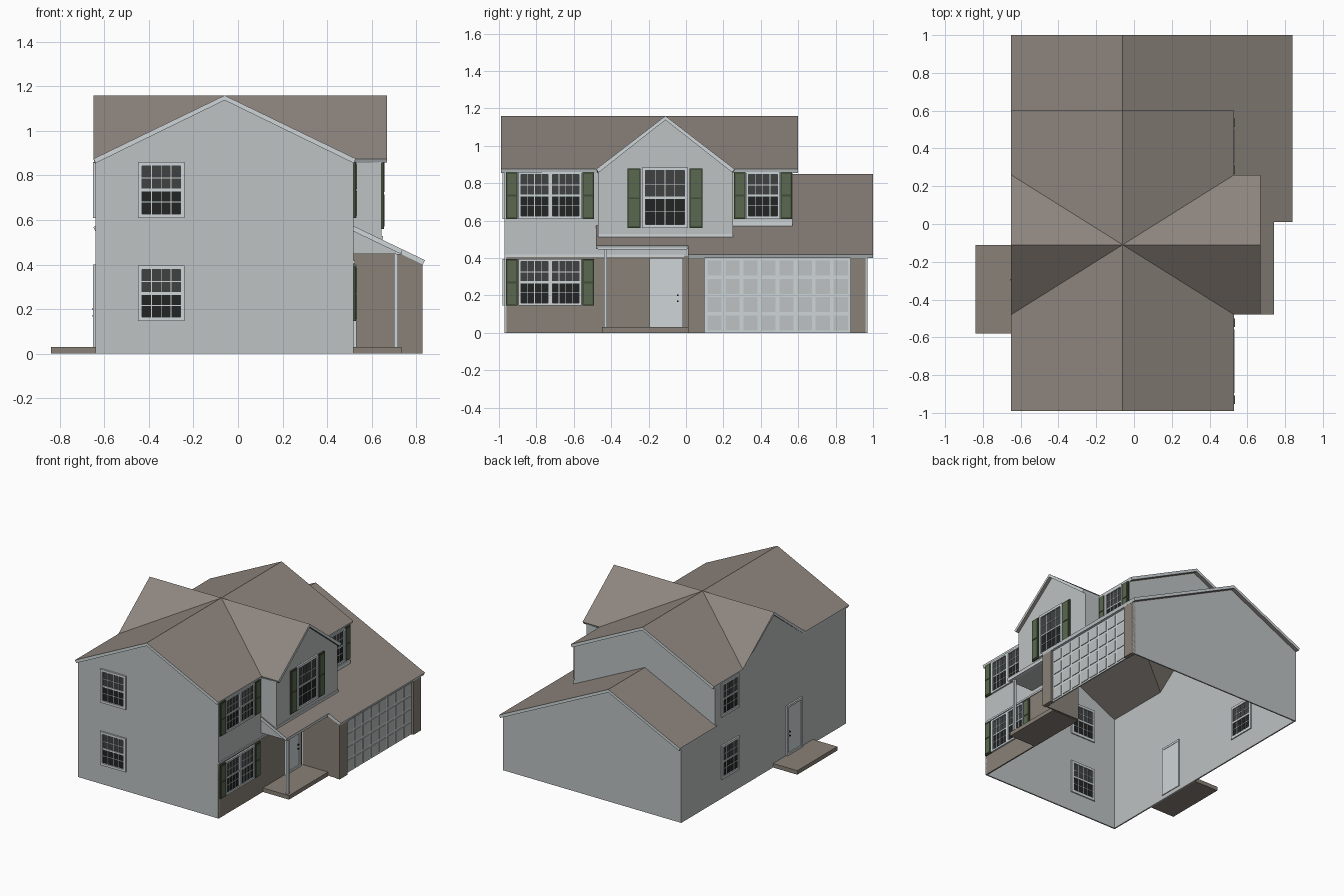
import bpy, bmesh
from mathutils import Vector

cube = bpy.data.objects.get("Cube")
if cube:
    bpy.data.objects.remove(cube, do_unlink=True)

# Materials (linear colours)
COLOURS = {
    "siding": (0.51, 0.54, 0.54), "trim": (0.62, 0.67, 0.69),
    "shingle": (0.27, 0.235, 0.21), "brick": (0.25, 0.22, 0.185),
    "shutter_green": (0.10, 0.135, 0.08), "shutter_dark": (0.05, 0.075, 0.04),
    "glass_upper": (0.05, 0.055, 0.055), "glass_lower": (0.015, 0.018, 0.017),
}
MATS = {}
for key, rgb in COLOURS.items():
    m = bpy.data.materials.new(key)
    m.use_nodes = True
    m.diffuse_color = (*rgb, 1)
    m.node_tree.nodes["Principled BSDF"].inputs["Base Color"].default_value = (*rgb, 1)
    MATS[key] = m

# Wall planes: (axis of the normal, position, outward sign)
FRONT, REAR = ("y", -0.97, -1), ("y", 0.57, 1)
STREET, BACK = ("x", 0.52, 1), ("x", -0.64, -1)
BAY, GARAGE = ("x", 0.645, 1), ("x", 0.83, 1)


def place(plane, u, d, z):
    axis, base, sign = plane
    w = base + sign * d
    return Vector((w, u, z)) if axis == "x" else Vector((u, w, z))


def finish(name, bm, mats):
    mesh = bpy.data.meshes.new(name)
    bm.to_mesh(mesh)
    bm.free()
    ob = bpy.data.objects.new(name, mesh)
    bpy.context.collection.objects.link(ob)
    for k in mats:
        mesh.materials.append(MATS[k])
    return ob


class Part:
    """Collects prisms lying on a wall plane into one object."""

    def __init__(self, name, plane):
        self.name, self.plane = name, plane
        self.bm, self.mats = bmesh.new(), []

    def prism(self, pts, d0, d1, mat):
        if mat not in self.mats:
            self.mats.append(mat)
        rings = [[self.bm.verts.new(place(self.plane, u, d, z)) for u, z in pts] for d in (d0, d1)]
        faces = [self.bm.faces.new(r) for r in rings]
        n = len(pts)
        for i in range(n):
            j = (i + 1) % n
            faces.append(self.bm.faces.new((rings[0][i], rings[0][j], rings[1][j], rings[1][i])))
        for f in faces:
            f.material_index = self.mats.index(mat)
        return self

    def box(self, u0, u1, z0, z1, d0, d1, mat):
        return self.prism([(u0, z0), (u1, z0), (u1, z1), (u0, z1)], d0, d1, mat)

    def border(self, u0, u1, z0, z1, w, d0, d1, mat):
        self.box(u0, u0 + w, z0, z1, d0, d1, mat)
        self.box(u1 - w, u1, z0, z1, d0, d1, mat)
        self.box(u0 + w, u1 - w, z0, z0 + w, d0, d1, mat)
        self.box(u0 + w, u1 - w, z1 - w, z1, d0, d1, mat)

    def done(self):
        bmesh.ops.recalc_face_normals(self.bm, faces=self.bm.faces)
        return finish(self.name, self.bm, self.mats)


def wall(name, plane, pts, mat="siding"):
    Part(name, plane).prism(pts, -0.01, 0, mat).done()


def block(name, x0, x1, y0, y1, z0, z1, mat):
    Part(name, ("x", 0, 1)).box(y0, y1, z0, z1, x0, x1, mat).done()


def roof(name, polys):
    bm = bmesh.new()
    for p in polys:
        f = bm.faces.new([bm.verts.new(v) for v in p])
        f.normal_update()
        if f.normal.z < 0:
            f.normal_flip()
    bmesh.ops.remove_doubles(bm, verts=bm.verts, dist=0.0005)
    ob = finish(name, bm, ["shingle", "trim"])
    s = ob.modifiers.new("thickness", "SOLIDIFY")
    s.thickness, s.offset, s.material_offset_rim = 0.022, -1, 1


# Main roof with a cross gable meeting it at valleys
RX, RY, TOP, EAVE = -0.06, -0.11, 1.16, 0.875
peak = (RX, RY, TOP)
polys = []
for ex, gable_x in ((-0.65, -0.655), (0.53, 0.67)):
    for vy, end_y in ((-0.48, -0.99), (0.26, 0.6)):
        valley = (ex, vy, EAVE)
        polys.append([peak, (RX, end_y, TOP), (ex, end_y, EAVE), valley])
        cross = [peak, valley, (gable_x, vy, EAVE), (gable_x, RY, TOP)]
        if ex < 0:
            cross.pop(2)
            cross[2] = (ex, RY, TOP)
        polys.append(cross)
roof("main_roof", polys)


# Garage roof, running on over the porch
def low(x):
    return 0.85 - 0.478 * abs(x - RX)


outline = [(RX, 1), (RX, 0.56), (0.52, 0.56), (0.52, -0.48), (0.74, -0.48),
           (0.74, 0.01), (0.84, 0.01), (0.84, 1)]
left = [(RX, 1), (-0.65, 1), (-0.65, 0.56), (RX, 0.56)]
roof("garage_roof", [[(x, y, low(x)) for x, y in p] for p in (outline, left)])

# Walls
H, G = 0.86, 1.14
wall("front_wall", FRONT, [(-0.64, 0), (0.52, 0), (0.52, H), (RX, G), (-0.64, H)])
wall("back_wall", BACK, [(-0.97, 0), (0.97, 0), (0.97, 0.55), (0.57, 0.55), (0.57, H),
                         (0.26, H), (RY, G), (-0.48, H), (-0.97, H)])
wall("rear_upper_wall", REAR, [(-0.64, 0.55), (RX, 0.83), (0.52, 0.55), (0.52, H), (RX, G), (-0.64, H)])
wall("garage_gable_wall", ("y", 0.97, 1), [(-0.64, 0), (0.83, 0), (0.83, 0.405), (RX, 0.83), (-0.64, 0.55)])
wall("street_brick_wall", STREET, [(-0.97, 0), (0.01, 0), (0.01, 0.41), (-0.97, 0.41)], "brick")
wall("street_upper_wall", STREET, [(-0.97, 0.41), (0.01, 0.41), (0.01, 0.56), (-0.47, 0.56), (-0.47, H), (-0.97, H)])
wall("street_side_wall", STREET, [(0.25, 0.56), (0.57, 0.56), (0.57, H), (0.25, H)])
wall("bay_wall", BAY, [(-0.47, 0.5), (0.25, 0.5), (0.25, H), (RY, G), (-0.47, H)])
for name, y, sign in (("bay_front_side", -0.47, -1), ("bay_rear_side", 0.25, 1)):
    wall(name, ("y", y, sign), [(0.52, 0.55), (0.645, 0.49), (0.645, H), (0.52, H)])
wall("garage_side_wall", ("y", 0.015, -1), [(0.52, 0), (0.83, 0), (0.83, 0.405), (0.52, 0.555)], "brick")
block("brick_cap", 0.52, 0.526, -0.97, -0.01, 0.405, 0.418, "trim")
block("bay_base_trim", 0.645, 0.651, -0.47, 0.25, 0.512, 0.528, "trim")
block("side_base_trim", 0.52, 0.527, 0.25, 0.57, 0.57, 0.6, "trim")

# Porch
block("porch_slab", 0.52, 0.735, -0.45, 0.01, 0, 0.03, "brick")
block("porch_post", 0.702, 0.718, -0.438, -0.422, 0.03, 0.45, "trim")
block("porch_beam", 0.71, 0.735, -0.47, 0.005, 0.445, 0.462, "trim")
block("porch_ceiling", 0.52, 0.71, -0.47, 0.005, 0.448, 0.455, "siding")
wall("porch_end", ("y", -0.47, -1), [(0.52, 0.448), (0.735, 0.448), (0.52, 0.55)])
block("back_step", -0.84, -0.64, -0.58, -0.11, 0, 0.03, "brick")


# Windows
def window(name, plane, u0, u1, z0, z1, frame=0.018):
    p = Part(name, plane)
    p.border(u0, u1, z0, z1, frame, -0.018, 0.012, "trim")
    a, b, c, d = u0 + frame, u1 - frame, z0 + frame, z1 - frame
    mid = (c + d) / 2
    p.box(a, b, c, mid, -0.013, 0.003, "glass_lower")
    p.box(a, b, mid, d, -0.013, 0.003, "glass_upper")
    p.box(a, b, mid - 0.006, mid + 0.006, -0.017, 0.009, "trim")
    for i in range(1, 4):
        u = a + (b - a) * i / 4
        p.box(u - 0.002, u + 0.002, c, d, -0.015, 0.006, "trim")
    for z in ((c + mid) / 2, (mid + d) / 2):
        p.box(a, b, z - 0.002, z + 0.002, -0.015, 0.006, "trim")
    p.done()


def shutter(name, plane, u0, u1, z0, z1):
    p = Part(name, plane)
    p.box(u0, u1, z0, z1, 0, 0.01, "shutter_dark")
    mid = (z0 + z1) / 2
    for a, b in ((z0 + 0.01, mid - 0.005), (mid + 0.005, z1 - 0.01)):
        p.box(u0 + 0.008, u1 - 0.008, a, b, 0.009, 0.014, "shutter_green")
    p.done()


for level, z0, z1 in (("lower", 0.145, 0.395), ("upper", 0.61, 0.86)):
    window(f"front_{level}_window", FRONT, -0.45, -0.24, z0, z1)
    window(f"back_{level}_window", BACK, 0.295, 0.505, z0, z1)
    window(f"street_{level}_window_a", STREET, -0.895, -0.725, z0, z1, 0.014)
    window(f"street_{level}_window_b", STREET, -0.728, -0.558, z0, z1, 0.014)
    shutter(f"street_{level}_shutter_a", STREET, -0.962, -0.9, z0, z1)
    shutter(f"street_{level}_shutter_b", STREET, -0.553, -0.491, z0, z1)
window("bay_window", BAY, -0.235, 0.01, 0.56, 0.885)
shutter("bay_shutter_a", BAY, -0.312, -0.243, 0.56, 0.88)
shutter("bay_shutter_b", BAY, 0.018, 0.087, 0.56, 0.88)
window("side_window", STREET, 0.32, 0.502, 0.61, 0.86, 0.014)
shutter("side_shutter_a", STREET, 0.256, 0.317, 0.61, 0.86)
shutter("side_shutter_b", STREET, 0.505, 0.566, 0.61, 0.86)

# Doors
for name, plane, u0, u1 in (("front_door", STREET, -0.195, -0.015), ("back_door", BACK, -0.445, -0.265)):
    p = Part(name, plane)
    p.border(u0, u1, 0.03, 0.4, 0.015, -0.016, 0.012, "trim")
    p.box(u0 + 0.015, u1 - 0.015, 0.04, 0.39, -0.013, 0.005, "trim")
    for z in (0.17, 0.2):
        p.box(u1 - 0.034, u1 - 0.026, z - 0.004, z + 0.004, 0.005, 0.014, "glass_lower")
    p.done()

# Garage front: brick piers, header and panelled door
for name, y0, y1 in (("garage_pier_a", 0.01, 0.1), ("garage_pier_b", 0.88, 0.97)):
    block(name, 0.80, 0.83, y0, y1, 0, 0.41, "brick")
block("garage_header", 0.80, 0.83, 0.1, 0.88, 0.4, 0.415, "trim")
p = Part("garage_door", GARAGE)
p.box(0.1, 0.88, 0, 0.4, -0.028, -0.018, "trim")
for row in range(4):
    for col in range(8):
        u, z = 0.114 + col * 0.0965, 0.012 + row * 0.0985
        p.box(u, u + 0.076, z, z + 0.08, -0.018, -0.013, "siding")
p.done()
